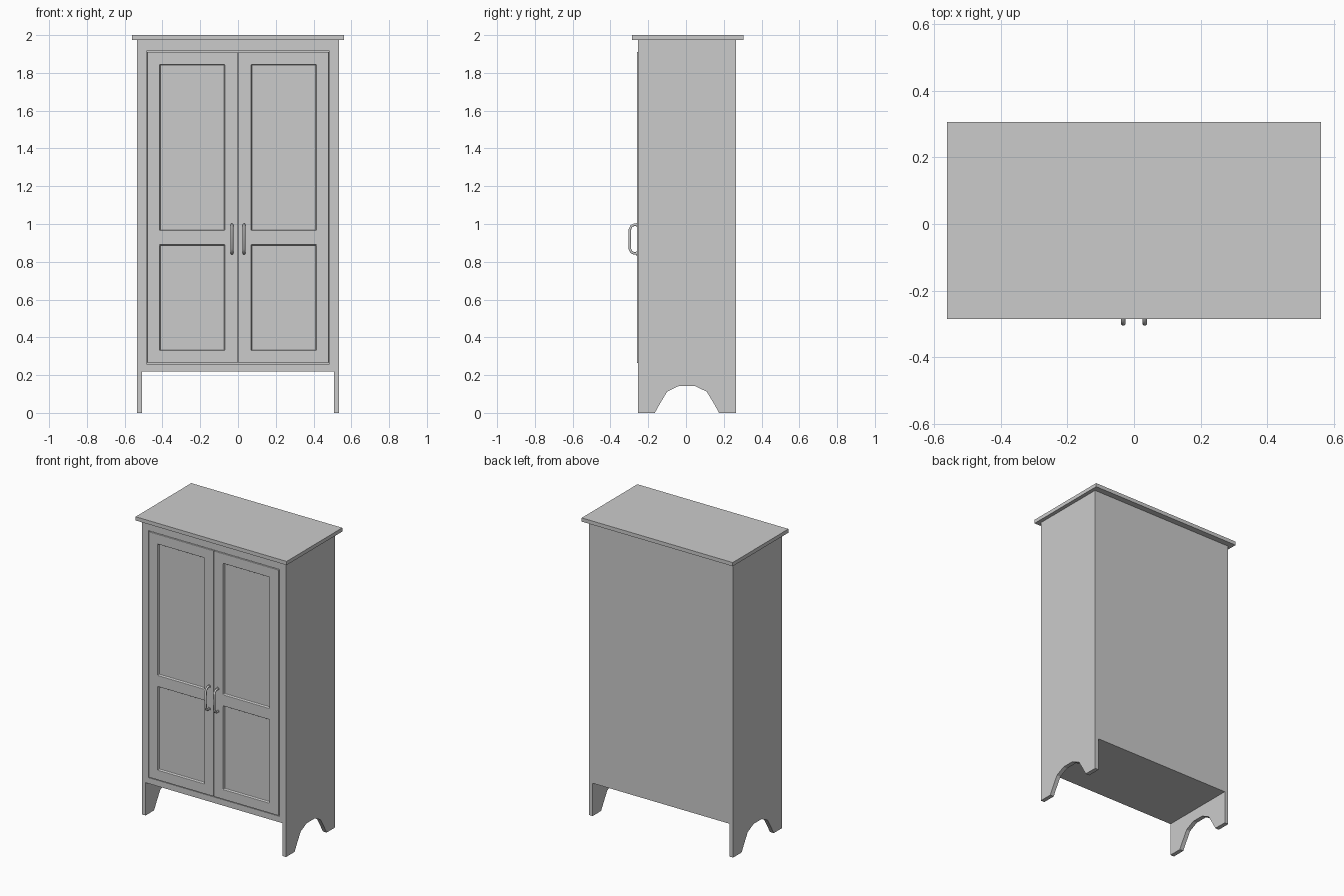
import bpy, bmesh
from mathutils import Vector

if "Cube" in bpy.data.objects:
    bpy.data.objects.remove(bpy.data.objects["Cube"])


def finish(name, bm, mirror=False, bevel=0.0):
    bmesh.ops.recalc_face_normals(bm, faces=bm.faces)
    me = bpy.data.meshes.new(name)
    bm.to_mesh(me)
    bm.free()
    ob = bpy.data.objects.new(name, me)
    bpy.context.collection.objects.link(ob)
    if bevel:
        b = ob.modifiers.new("bevel", 'BEVEL')
        b.width, b.segments, b.limit_method = bevel, 2, 'ANGLE'
    if mirror:
        ob.modifiers.new("mirror", 'MIRROR')
    return ob


def add_box(bm, x, y, z):
    vs = bmesh.ops.create_cube(bm, size=1)["verts"]
    for v in vs:
        v.co = [r[0] if c < 0 else r[1] for r, c in zip((x, y, z), v.co)]


def box(name, x, y, z, mirror=False, bevel=0.0):
    bm = bmesh.new()
    add_box(bm, x, y, z)
    return finish(name, bm, mirror, bevel)


# side panels with arched foot cutout
half = [(0.17, 0), (0.145, 0.045), (0.105, 0.112), (0.042, 0.143)]
arch = [(0.005 - y, z) for y, z in half] + [(0.005 + y, z) for y, z in reversed(half)]
profile = [(-0.255, 0)] + arch + [(0.265, 0), (0.265, 1.975), (-0.255, 1.975)]
bm = bmesh.new()
face = bm.faces.new([bm.verts.new((0.507, y, z)) for y, z in profile])
ext = bmesh.ops.extrude_face_region(bm, geom=[face])["geom"]
bmesh.ops.translate(bm, vec=(0.028, 0, 0),
                    verts=[g for g in ext if isinstance(g, bmesh.types.BMVert)])
# the starting face remains as the inner side
finish("side_panel", bm, mirror=True)

# carcass
box("top_board", (-0.56, 0.56), (-0.285, 0.305), (1.975, 2.0))
box("back_panel", (-0.507, 0.507), (0.245, 0.265), (0.22, 1.975))
box("bottom_board", (-0.507, 0.507), (-0.235, 0.245), (0.22, 0.245))
box("front_bottom_rail", (-0.507, 0.507), (-0.255, -0.235), (0.22, 0.26))
box("front_top_rail", (-0.507, 0.507), (-0.255, -0.235), (1.915, 1.975))
box("front_stile", (0.485, 0.507), (-0.255, -0.235), (0.26, 1.915), mirror=True)

# door: gridded slab with two recessed panels, mirrored
xs = [0.0015, 0.07, 0.415, 0.481]
zs = [0.264, 0.33, 0.89, 0.965, 1.845, 1.911]
bm = bmesh.new()
grid = [[bm.verts.new((x, -0.259, z)) for z in zs] for x in xs]
panels = []
for i in range(len(xs) - 1):
    for j in range(len(zs) - 1):
        f = bm.faces.new((grid[i][j], grid[i + 1][j], grid[i + 1][j + 1], grid[i][j + 1]))
        if i == 1 and j in (1, 3):
            panels.append(f)
ext = bmesh.ops.extrude_face_region(bm, geom=bm.faces[:], use_keep_orig=True)["geom"]
bmesh.ops.translate(bm, vec=(0, 0.028, 0),
                    verts=[g for g in ext if isinstance(g, bmesh.types.BMVert)])
bmesh.ops.recalc_face_normals(bm, faces=bm.faces)
bmesh.ops.inset_individual(bm, faces=panels, thickness=0.005, depth=-0.015)
finish("door", bm, mirror=True, bevel=0.003)

# handles: bent tubes with round feet
path = [(-0.250, 0.844), (-0.275, 0.844), (-0.289, 0.851), (-0.297, 0.868), (-0.298, 0.92)]
path += [(y, 1.84 - z) for y, z in reversed(path[:-1])]
for side, x in (("left", -0.032), ("right", 0.032)):
    cu = bpy.data.curves.new(side + "_handle", 'CURVE')
    cu.dimensions = '3D'
    cu.bevel_depth, cu.bevel_resolution, cu.use_fill_caps = 0.007, 3, True
    sp = cu.splines.new('POLY')
    sp.points.add(len(path) - 1)
    for p, (y, z) in zip(sp.points, path):
        p.co = (x, y, z, 1)
    sp.use_smooth = True
    bpy.context.collection.objects.link(bpy.data.objects.new(side + "_handle", cu))
    for end, z in (("lower", 0.844), ("upper", 0.996)):
        bpy.ops.mesh.primitive_cylinder_add(vertices=16, radius=0.01, depth=0.006,
                                            location=(x, -0.261, z), rotation=(1.5708, 0, 0))
        bpy.context.object.name = f"{side}_handle_{end}_foot"
        bpy.ops.object.shade_smooth_by_angle()
